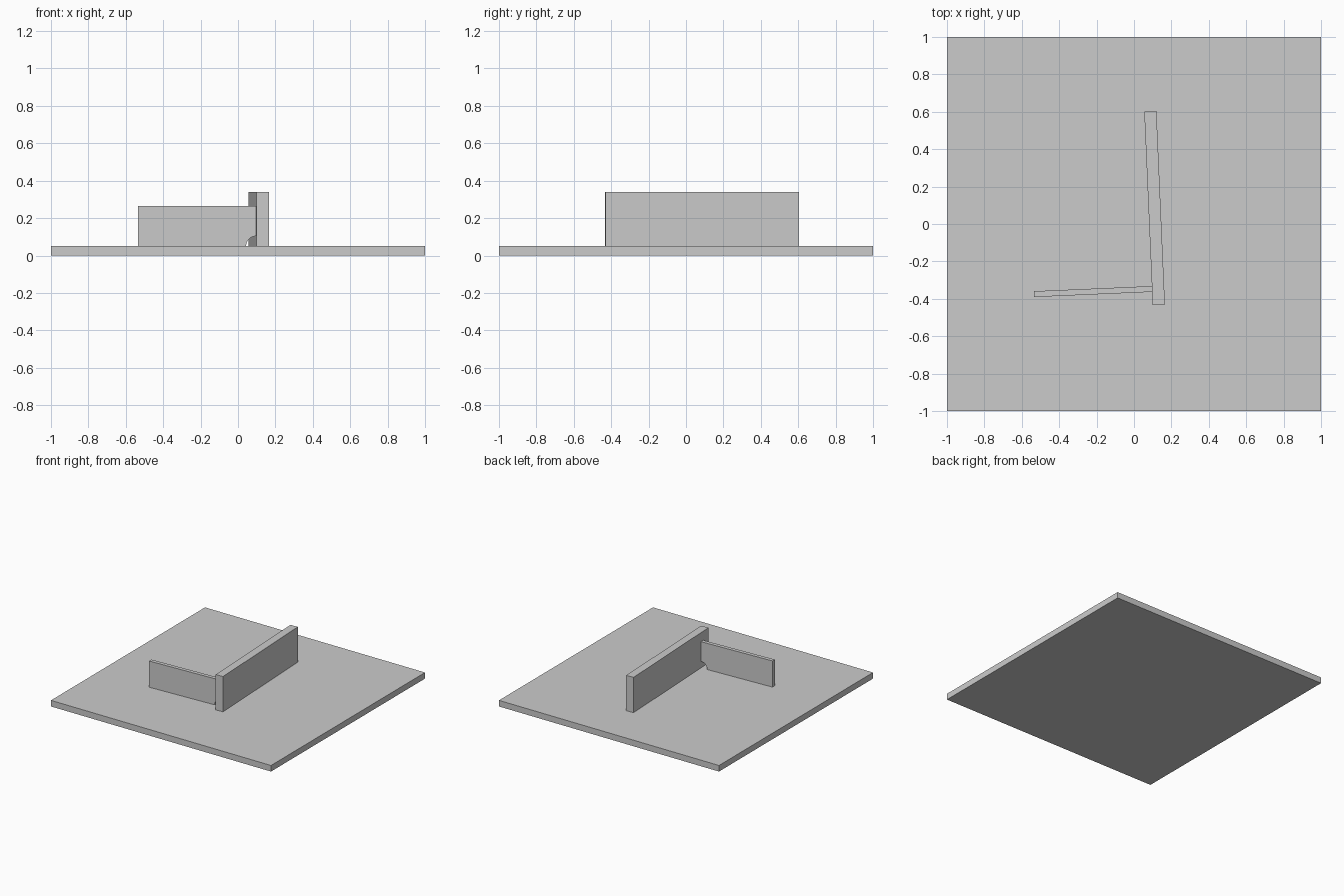
import bpy, bmesh
from math import cos, sin, pi, radians
from mathutils import Matrix

default = bpy.data.objects.get("Cube")
if default:
    bpy.data.objects.remove(default, do_unlink=True)

grey = bpy.data.materials.new("plain grey")
grey.use_nodes = True
colour = (0.6, 0.6, 0.6, 1)
grey.diffuse_color = colour
grey.node_tree.nodes["Principled BSDF"].inputs["Base Color"].default_value = colour


def panel(name, outline, depth, centre=(0, 0), angle=0):
    """Extrude an x-z outline along y, turn it about z and place it."""
    bm = bmesh.new()
    face = bm.faces.new([bm.verts.new((x, -depth / 2, z)) for x, z in outline])
    side = bmesh.ops.extrude_face_region(bm, geom=[face])["geom"]
    moved = [v for v in side if isinstance(v, bmesh.types.BMVert)]
    bmesh.ops.translate(bm, verts=moved, vec=(0, depth, 0))
    bmesh.ops.recalc_face_normals(bm, faces=bm.faces)
    bm.transform(Matrix.Translation((*centre, 0)) @ Matrix.Rotation(angle, 4, "Z"))
    mesh = bpy.data.meshes.new(name)
    bm.to_mesh(mesh)
    bm.free()
    mesh.materials.append(grey)
    obj = bpy.data.objects.new(name, mesh)
    bpy.context.collection.objects.link(obj)
    return obj


def rectangle(width, low, high):
    w = width / 2
    return [(-w, low), (w, low), (w, high), (-w, high)]


floor_z = 0.05
tilt = radians(2.5)

# Base board and the tall wall standing on it
panel("base_board", rectangle(2, 0, floor_z), 2)
panel("tall_wall", rectangle(0.065, floor_z, 0.34), 1.037, (0.11, 0.086), tilt)

# Low wall, with a rounded cut-out at the foot where it meets the tall wall
length, radius, steps = 0.632, 0.054, 12
arc = [(length - radius * cos(a), floor_z + radius * sin(a))
       for a in (i * pi / 2 / steps for i in range(steps + 1))]
outline = [(0, floor_z), *arc, (length, 0.265), (0, 0.265)]
panel("low_wall", outline, 0.031, (-0.535, -0.375), tilt)
